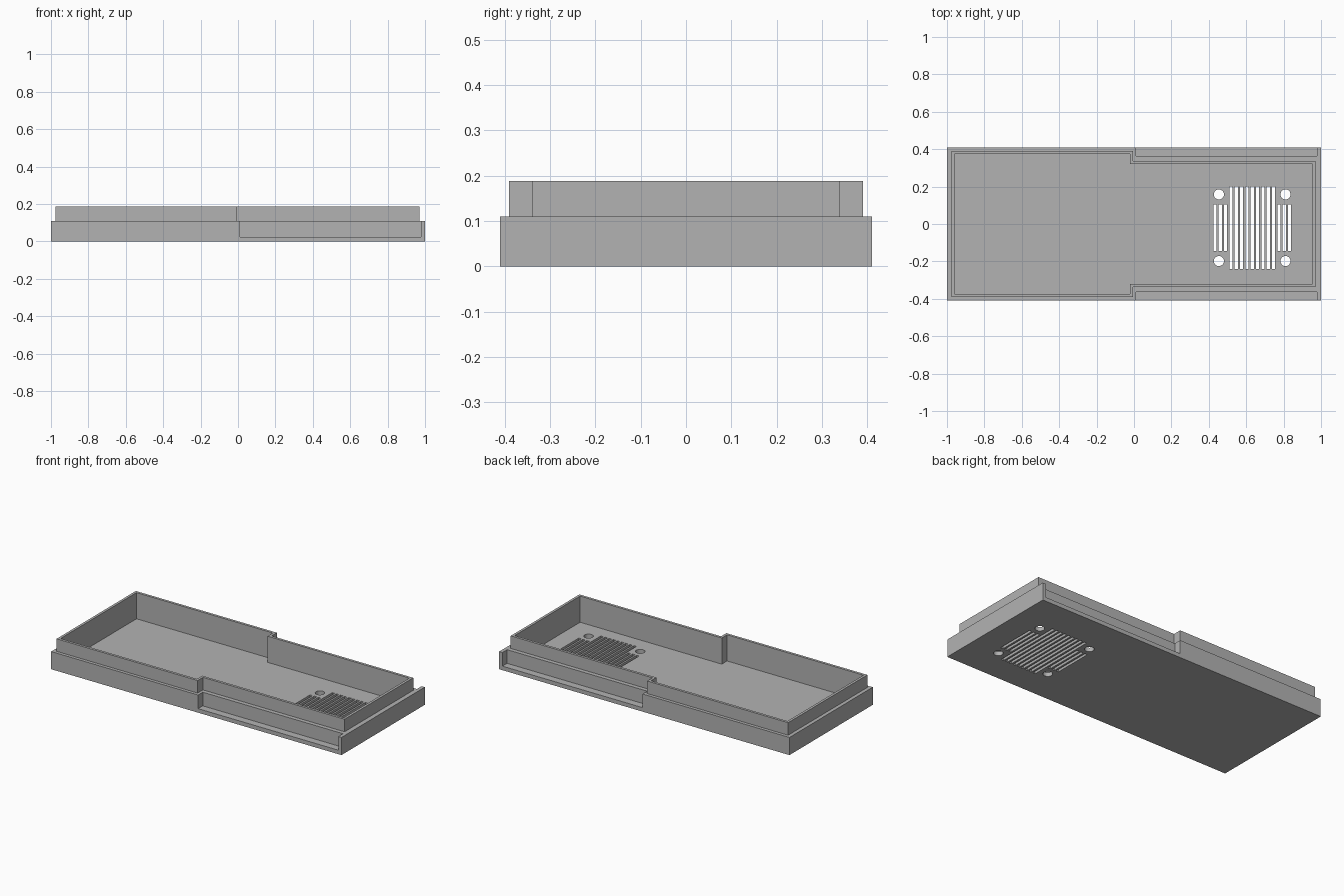
import bpy
import bmesh
import math

cube = bpy.data.objects.get("Cube")
if cube:
    bpy.data.objects.remove(cube, do_unlink=True)

grey = bpy.data.materials.new("grey plastic")
grey.use_nodes = True
grey.diffuse_color = (0.45, 0.45, 0.45, 1)
grey.node_tree.nodes["Principled BSDF"].inputs["Base Color"].default_value = grey.diffuse_color

FLOOR, LEDGE, TOP = 0.025, 0.11, 0.188
HALF_Y = 0.41
WALL = 0.016


def prism(name, outline, z0, z1):
    """Extrude a flat outline from z0 up to z1."""
    bm = bmesh.new()
    face = bm.faces.new([bm.verts.new((x, y, z0)) for x, y in outline])
    side = bmesh.ops.extrude_face_region(bm, geom=[face])["geom"]
    bmesh.ops.translate(bm, vec=(0, 0, z1 - z0),
                        verts=[v for v in side if isinstance(v, bmesh.types.BMVert)])
    bmesh.ops.recalc_face_normals(bm, faces=bm.faces)
    mesh = bpy.data.meshes.new(name)
    bm.to_mesh(mesh)
    bm.free()
    mesh.materials.append(grey)
    obj = bpy.data.objects.new(name, mesh)
    bpy.context.collection.objects.link(obj)
    return obj


def rect(x0, x1, y0, y1):
    return [(x0, y0), (x1, y0), (x1, y1), (x0, y1)]


def circle(cx, cy, r, sides=32):
    return [(cx + r * math.cos(math.tau * i / sides),
             cy + r * math.sin(math.tau * i / sides)) for i in range(sides)]


def stepped(inset):
    """Wide at the left end, narrow at the right end, shrunk by inset."""
    left, step, right = -0.977 + inset, -0.005 - inset, 0.971 - inset
    wide, narrow = 0.39 - inset, 0.338 - inset
    half = [(left, wide), (step, wide), (step, narrow), (right, narrow)]
    return half + [(x, -y) for x, y in reversed(half)]


def combine(target, tool, operation):
    """Apply a boolean and remove the tool."""
    mod = target.modifiers.new("cut", "BOOLEAN")
    mod.operation, mod.object, mod.solver = operation, tool, "EXACT"
    bpy.context.view_layer.update()
    result = target.evaluated_get(bpy.context.evaluated_depsgraph_get())
    mesh = bpy.data.meshes.new_from_object(result)
    target.modifiers.clear()
    target.data = mesh
    bpy.data.objects.remove(tool, do_unlink=True)


# Base block with a side recess along each long edge
tray = prism("tray", rect(-1, 1, -HALF_Y, HALF_Y), 0, LEDGE)
for y0, y1 in ((0.364, 0.5), (-0.5, -0.364)):
    combine(tray, prism("side_recess", rect(0.012, 0.978, y0, y1), FLOOR, 0.3), "DIFFERENCE")

# Raised rim and hollow interior
combine(tray, prism("rim", stepped(0), LEDGE - 0.03, TOP), "UNION")
combine(tray, prism("cavity", stepped(WALL), FLOOR, 0.3), "DIFFERENCE")

# Fan grille: long slots in the middle, three short ones at each side
GRILLE_X, GRILLE_Y, PITCH = 0.632, -0.02, 0.0285
for i in range(-7, 8):
    x = GRILLE_X + i * PITCH
    half = 0.22 if abs(i) < 5 else 0.124
    slot = rect(x - 0.0085, x + 0.0085, GRILLE_Y - half, GRILLE_Y + half)
    combine(tray, prism("grille_slot", slot, -0.1, 0.1), "DIFFERENCE")

# Screw holes at the grille corners
for sx in (-1, 1):
    for sy in (-1, 1):
        hole = circle(GRILLE_X + sx * 0.178, GRILLE_Y + sy * 0.178, 0.027)
        combine(tray, prism("screw_hole", hole, -0.1, 0.1), "DIFFERENCE")

tray.data.name = "tray"
